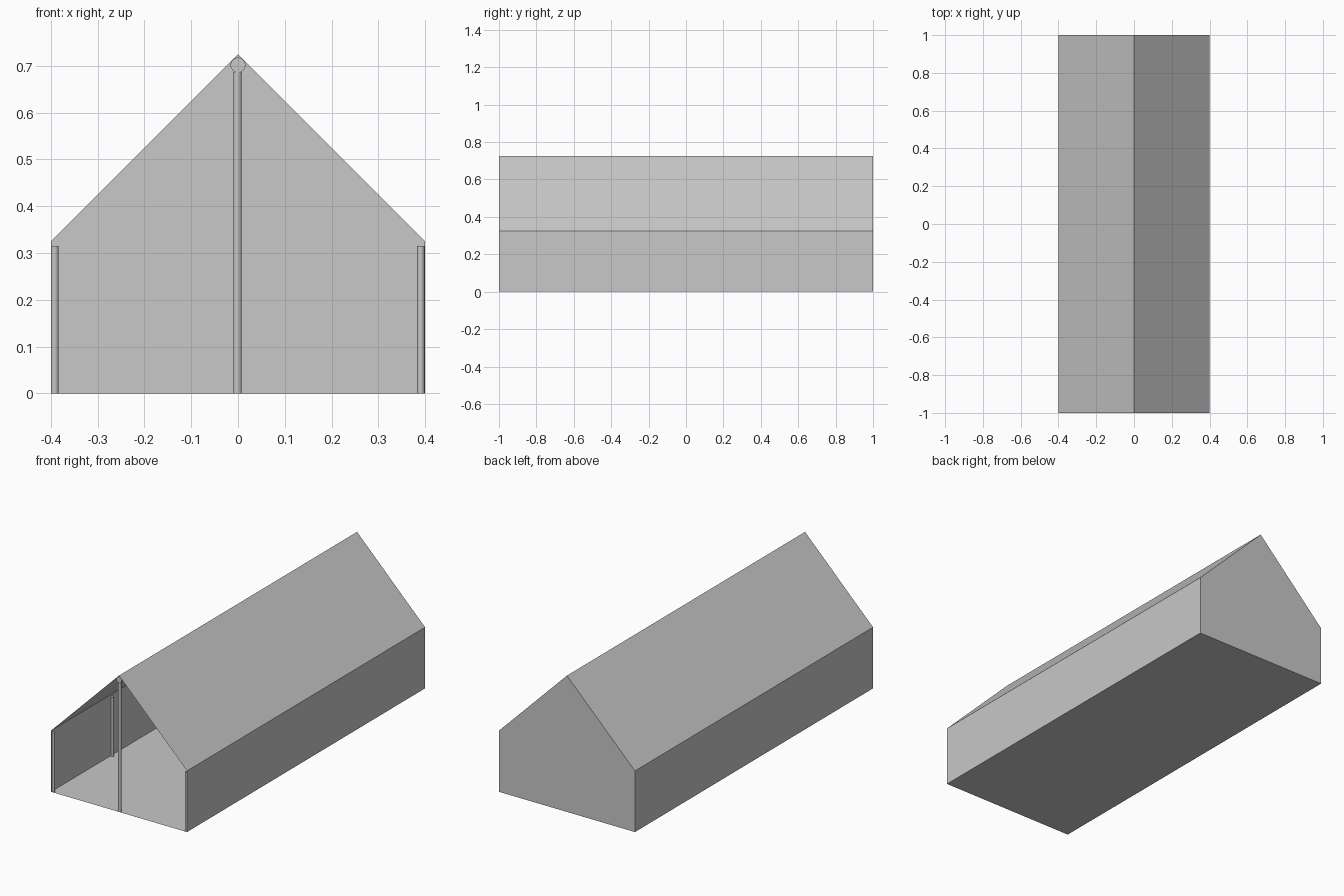
import bpy
import bmesh
from math import pi
from mathutils import Matrix, Vector

cube = bpy.data.objects.get("Cube")
if cube:
    bpy.data.objects.remove(cube)

GREY = (0.58, 0.58, 0.58, 1)
grey = bpy.data.materials.new("light grey")
grey.use_nodes = True
grey.diffuse_color = GREY
grey.node_tree.nodes["Principled BSDF"].inputs["Base Color"].default_value = GREY

HALF_W, HALF_L, EAVE, RIDGE = 0.4, 1.0, 0.325, 0.725


def finish(name, bm):
    mesh = bpy.data.meshes.new(name)
    bm.to_mesh(mesh)
    bm.free()
    mesh.materials.append(grey)
    obj = bpy.data.objects.new(name, mesh)
    bpy.context.collection.objects.link(obj)
    return obj


def pole(name, centre, radius, length, sides, along_y=False):
    bm = bmesh.new()
    turn = Matrix.Rotation(pi / 2, 4, "X") if along_y else Matrix()
    bmesh.ops.create_cone(bm, cap_ends=True, segments=sides, radius1=radius,
                          radius2=radius, depth=length,
                          matrix=Matrix.Translation(centre) @ turn)
    return finish(name, bm)


# Canvas: gable outline swept to the back, leaving the front open
bm = bmesh.new()
outline = [(-HALF_W, 0), (HALF_W, 0), (HALF_W, EAVE), (0, RIDGE), (-HALF_W, EAVE)]
front = [bm.verts.new((x, -HALF_L, z)) for x, z in outline]
back = [bm.verts.new((x, HALF_L, z)) for x, z in outline]
for i in range(len(outline)):
    j = (i + 1) % len(outline)
    bm.faces.new((front[i], back[i], back[j], front[j]))
bm.faces.new(back)
bmesh.ops.recalc_face_normals(bm, faces=bm.faces)
# Ensure the floor points down, and everything else outward
floor = min(bm.faces, key=lambda f: f.calc_center_median().z)
if floor.normal.z > 0:
    bmesh.ops.reverse_faces(bm, faces=bm.faces)
finish("tent_canvas", bm)

# Ridge pole under the roof peak
pole("ridge_pole", Vector((0, 0, 0.702)), 0.016, 2 * HALF_L, 24, along_y=True)

# Upright poles along the middle and both side walls
END = HALF_L - 0.009
for i, y in enumerate((-END, 0, END)):
    pole(f"centre_pole_{i + 1}", Vector((-0.001, y, 0.3435)), 0.0085, 0.687, 12)
for side, x in (("right", -0.392), ("left", 0.391)):
    for i in range(5):
        y = END * (i - 2) / 2
        pole(f"{side}_wall_pole_{i + 1}", Vector((x, y, 0.1575)), 0.0078, 0.315, 12)
